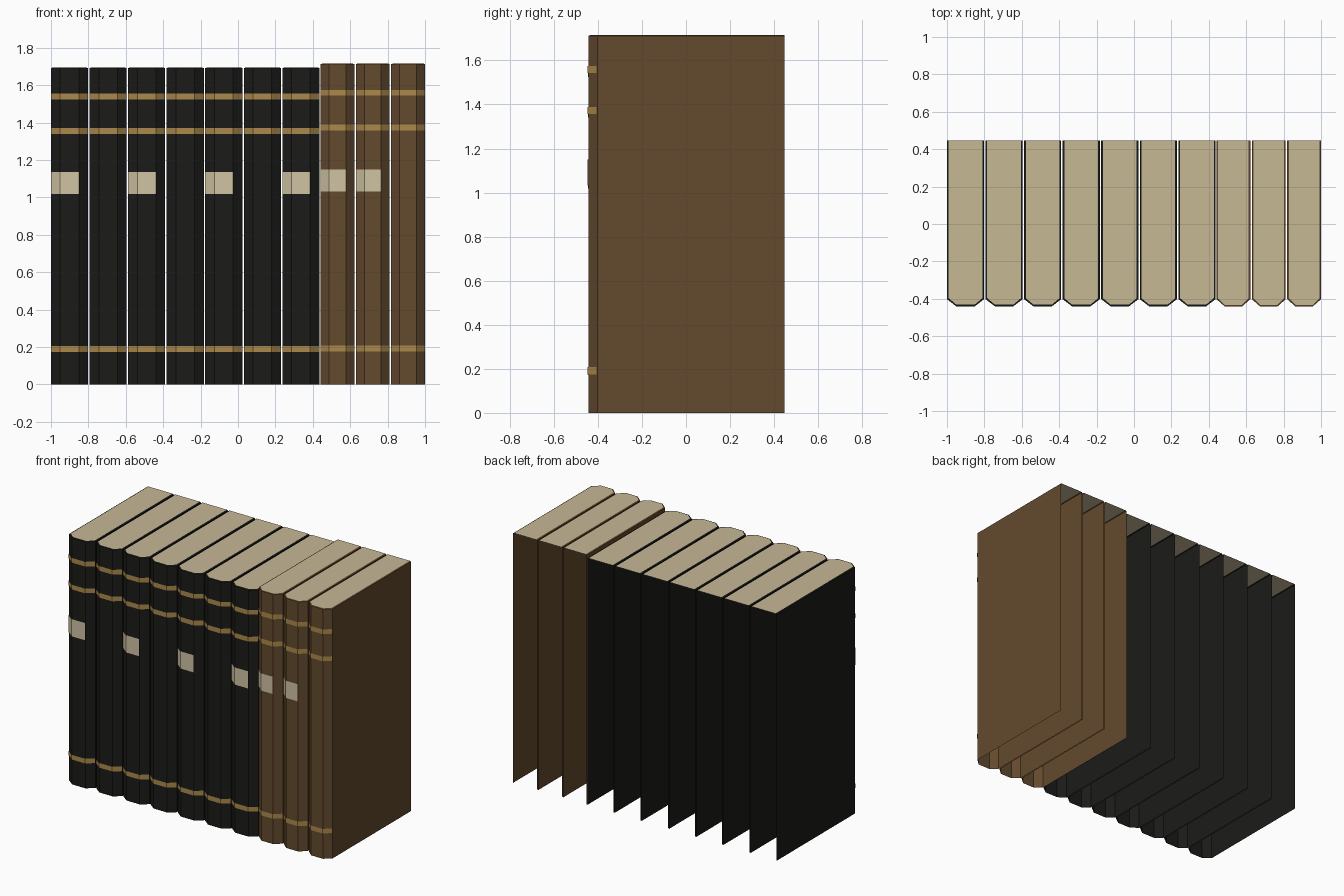
import bpy
import bmesh

if "Cube" in bpy.data.objects:
    bpy.data.objects.remove(bpy.data.objects["Cube"], do_unlink=True)

BACK, SHOULDER = 0.447, -0.402


def material(name, r, g, b):
    m = bpy.data.materials.new(name)
    m.use_nodes = True
    m.diffuse_color = (r, g, b, 1)
    shader = m.node_tree.nodes["Principled BSDF"]
    shader.inputs["Base Color"].default_value = (r, g, b, 1)
    shader.inputs["Roughness"].default_value = 0.8
    return m


black = material("black_cloth", 0.011, 0.0108, 0.0097)
brown = material("brown_leather", 0.125, 0.067, 0.027)
gold = material("gold_band", 0.41, 0.25, 0.07)
paper = material("paper", 0.57, 0.48, 0.30)
label_paper = material("label_paper", 0.63, 0.55, 0.37)


def finish(name, bm, mat):
    mesh = bpy.data.meshes.new(name)
    bm.to_mesh(mesh)
    bm.free()
    mesh.materials.append(mat)
    obj = bpy.data.objects.new(name, mesh)
    bpy.context.collection.objects.link(obj)


def strip(bm, low, high):
    """Join two matching rows of points with quads."""
    a = [bm.verts.new(p) for p in low]
    b = [bm.verts.new(p) for p in high]
    for i in range(len(a) - 1):
        bm.faces.new((a[i], a[i + 1], b[i + 1], b[i]))


def at(points, z, dy=0.0):
    return [(x, y + dy, z) for x, y in points]


def outline(x, width, front, inset=0.0):
    """Open U outline with a chamfered spine, left edge to right edge."""
    l, r, c = x + inset, x + width - inset, width * 0.25
    s, f = SHOULDER + inset * 0.6, front + inset
    return [(l, BACK), (l, s), (x + c, f), (x + width - c, f), (r, s), (r, BACK)]


def book(name, x, width, height, front, cover, scale, labelled):
    outer = outline(x, width, front)
    inner = outline(x, width, front, 0.009)
    shoulder = height - 0.003

    # Cover shell, open at the back and bottom, with a thin top rim
    bm = bmesh.new()
    strip(bm, at(outer, 0), at(outer, shoulder))
    strip(bm, at(outer, shoulder), at(inner, height))
    bmesh.ops.remove_doubles(bm, verts=bm.verts, dist=1e-5)
    finish(name + "_cover", bm, cover)

    # Page top
    bm = bmesh.new()
    bm.faces.new([bm.verts.new(p) for p in at(inner, height)])
    finish(name + "_pages", bm, paper)

    # Gold bands floating just in front of the spine
    spine = outer[1:5]
    bm = bmesh.new()
    for z in (0.189, 1.356, 1.54):
        mid = z * scale
        strip(bm, at(spine, mid - 0.016, -0.005), at(spine, mid + 0.016, -0.005))
    finish(name + "_bands", bm, gold)

    # Label over the left chamfer and the flat of the spine
    if labelled:
        bm = bmesh.new()
        mid = 1.077 * scale
        strip(bm, at(spine[:3], mid - 0.059, -0.005), at(spine[:3], mid + 0.059, -0.005))
        finish(name + "_label", bm, label_paper)


for i in range(7):
    book(f"black_book_{i + 1}", -1 + i * 0.2062, 0.1985, 1.694, -0.44,
         black, 1.0, i % 2 == 0)
for i in range(3):
    book(f"brown_book_{i + 1}", 0.441 + i * 0.189, 0.181, 1.715, -0.442,
         brown, 1.0125, i < 2)
